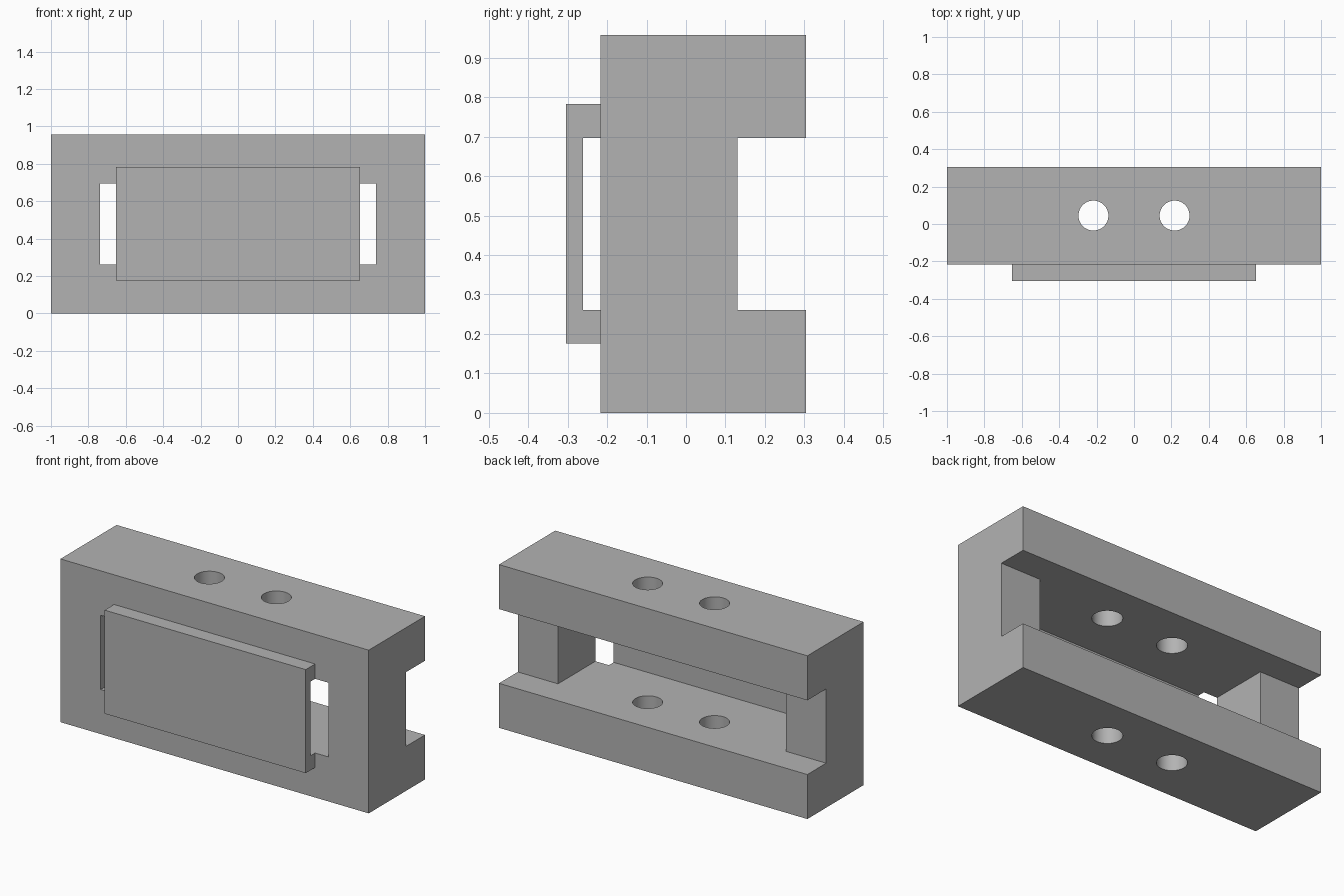
import bpy, math

cube = bpy.data.objects.get("Cube")
if cube:
    bpy.data.objects.remove(cube, do_unlink=True)

grey = bpy.data.materials.new("plain_grey")
grey.use_nodes = True
colour = (0.45, 0.45, 0.45, 1)
grey.diffuse_color = colour
grey.node_tree.nodes["Principled BSDF"].inputs["Base Color"].default_value = colour

FRONT, BACK, HEIGHT = -0.217, 0.304, 0.957
LOW, HIGH = 0.261, 0.696      # opening between the two rails


def box(name, x, y, z):
    """Box from (min, max) pairs."""
    spans = (x, y, z)
    bpy.ops.mesh.primitive_cube_add(size=1, location=[(a + b) / 2 for a, b in spans])
    ob = bpy.context.object
    ob.name = name
    ob.scale = [b - a for a, b in spans]
    bpy.ops.object.transform_apply(location=True, rotation=False, scale=True)
    ob.data.materials.append(grey)
    return ob


def cut(target, cutter):
    """Subtract the cutter and discard it."""
    mod = target.modifiers.new("cut", 'BOOLEAN')
    mod.operation, mod.solver, mod.object = 'DIFFERENCE', 'EXACT', cutter
    bpy.context.view_layer.objects.active = target
    bpy.ops.object.modifier_apply(modifier=mod.name)
    bpy.data.objects.remove(cutter, do_unlink=True)


# Frame block with a window right through and a channel along the back
frame = box("frame_body", (-1, 1), (FRONT, BACK), (0, HEIGHT))
cut(frame, box("back_channel", (-1.1, 1.1), (0.13, 0.5), (LOW, HIGH)))
cut(frame, box("window", (-0.739, 0.739), (-0.5, 0.2), (LOW, HIGH)))

# Pair of vertical bolt holes through both rails
for side in (-1, 1):
    bpy.ops.mesh.primitive_cylinder_add(
        vertices=48, radius=0.08, depth=2, location=(side * 0.217, 0.045, HEIGHT / 2))
    hole = bpy.context.object
    hole.data.materials.append(grey)
    cut(frame, hole)

# Front cover plate, relieved behind so that it stands on two long lips
cover = box("front_cover", (-0.652, 0.652), (-0.304, FRONT), (0.176, 0.783))
cut(cover, box("cover_relief", (-0.8, 0.8), (-0.261, 0), (LOW, HIGH)))

# Smooth hole walls, crisp edges elsewhere
bpy.ops.object.select_all(action='DESELECT')
frame.select_set(True)
bpy.context.view_layer.objects.active = frame
bpy.ops.object.shade_smooth_by_angle(angle=math.radians(30))
